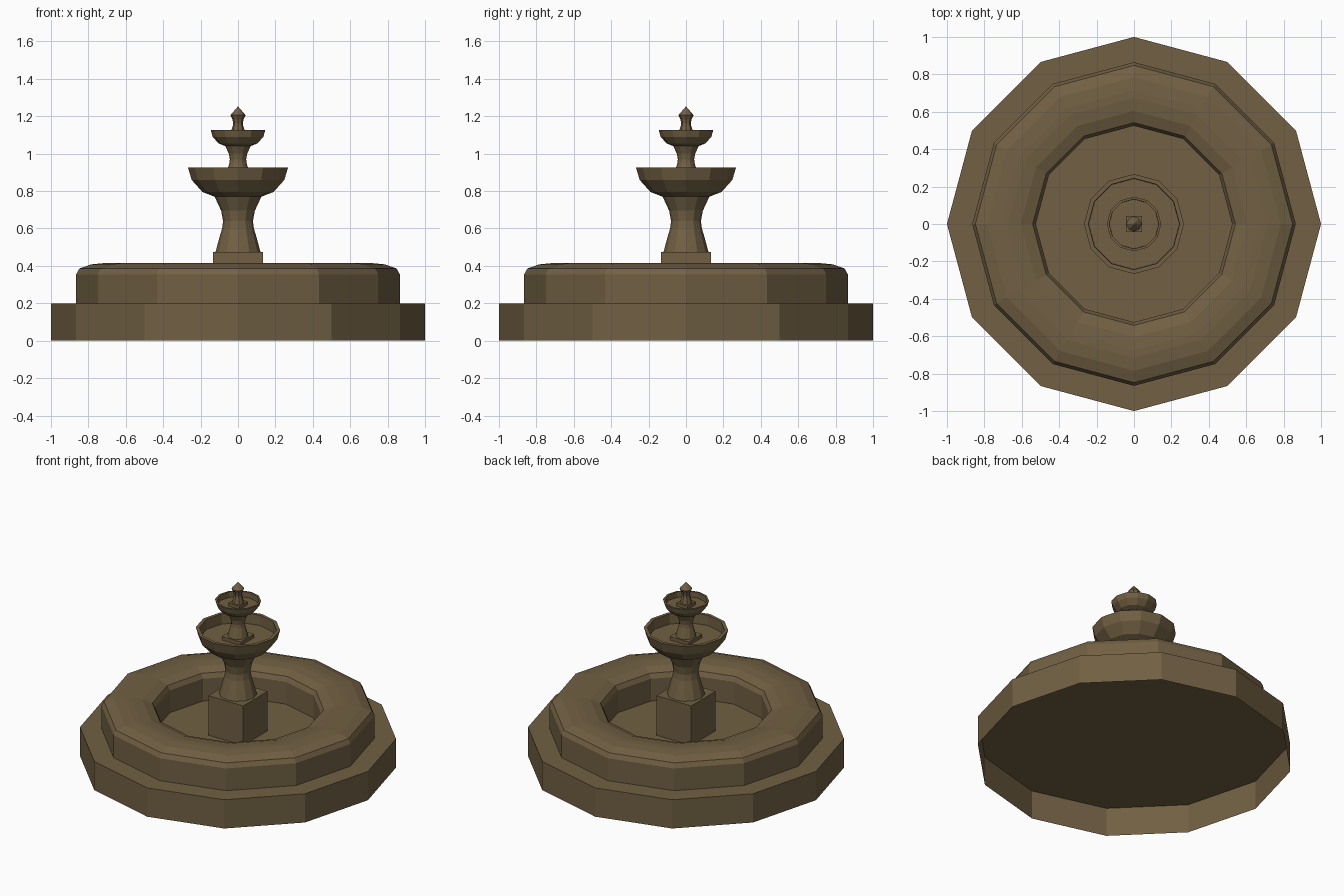
import bpy, bmesh, math

if "Cube" in bpy.data.objects:
    bpy.data.objects.remove(bpy.data.objects["Cube"])

stone = bpy.data.materials.new("weathered stone")
stone.diffuse_color = (0.165, 0.117, 0.056, 1)
stone.use_nodes = True
stone.node_tree.nodes["Principled BSDF"].inputs["Base Color"].default_value = stone.diffuse_color


def finish(name, bm):
    me = bpy.data.meshes.new(name)
    bm.to_mesh(me)
    bm.free()
    me.materials.append(stone)
    ob = bpy.data.objects.new(name, me)
    bpy.context.collection.objects.link(ob)
    return ob


def lathe(name, profile, sides=12):
    """Turn (radius, height) points, outside going up, around z; radius 0 is a tip."""
    bm = bmesh.new()
    rings = []
    for r, z in profile:
        if r == 0:
            rings.append([bm.verts.new((0, 0, z))] * sides)
        else:
            rings.append([bm.verts.new((r * math.cos(math.tau * i / sides),
                                        r * math.sin(math.tau * i / sides), z))
                          for i in range(sides)])
    for a, b in zip(rings, rings[1:]):
        for i in range(sides):
            j = (i + 1) % sides
            bm.faces.new(list(dict.fromkeys((a[i], a[j], b[j], b[i]))))
    return finish(name, bm)


def block(name, half, z0, z1):
    bm = bmesh.new()
    bmesh.ops.create_cube(bm, size=1)
    for v in bm.verts:
        v.co = (v.co.x * 2 * half, v.co.y * 2 * half, z1 if v.co.z > 0 else z0)
    return finish(name, bm)


# Wide step, hollow underneath; its top is also the basin floor
lathe("base_step", [(1, 0), (1, 0.2), (0, 0.2)])

# Basin wall: rounded cross-section mirrored about its middle radius
MID = 0.695
half = [(0.17, 0.2), (0.17, 0.355), (0.153, 0.386), (0.09, 0.408), (0.02, 0.415)]
lathe("basin_wall", [(MID + d, z) for d, z in half] +
      [(MID - d, z) for d, z in reversed(half)])

# Two tiers of the same shape, the upper one smaller, and a finial on the same stem
STEM = [(0.12, 0), (0.1, 0.075), (0.085, 0.125), (0.08, 0.165), (0.09, 0.22), (0.125, 0.295)]
BOWL = [(0.19, 0.32), (0.248, 0.385), (0.267, 0.45),
        (0.244, 0.45), (0.242, 0.38), (0, 0.38)]
TIP = [(0, 0.44)]
for name, z, s, bottom, top, sides in (("lower", 0.475, 1.0, 0.2, BOWL, 12),
                                       ("upper", 0.88, 0.545, 0.85, BOWL, 12),
                                       ("finial", 1.11, 0.325, 1.08, TIP, 8)):
    block(name + "_plinth", 0.134 * s, bottom, z)
    lathe(name + ("" if top is TIP else "_stem_and_bowl"),
          [(r * s, z + h * s) for r, h in STEM + top], sides)
